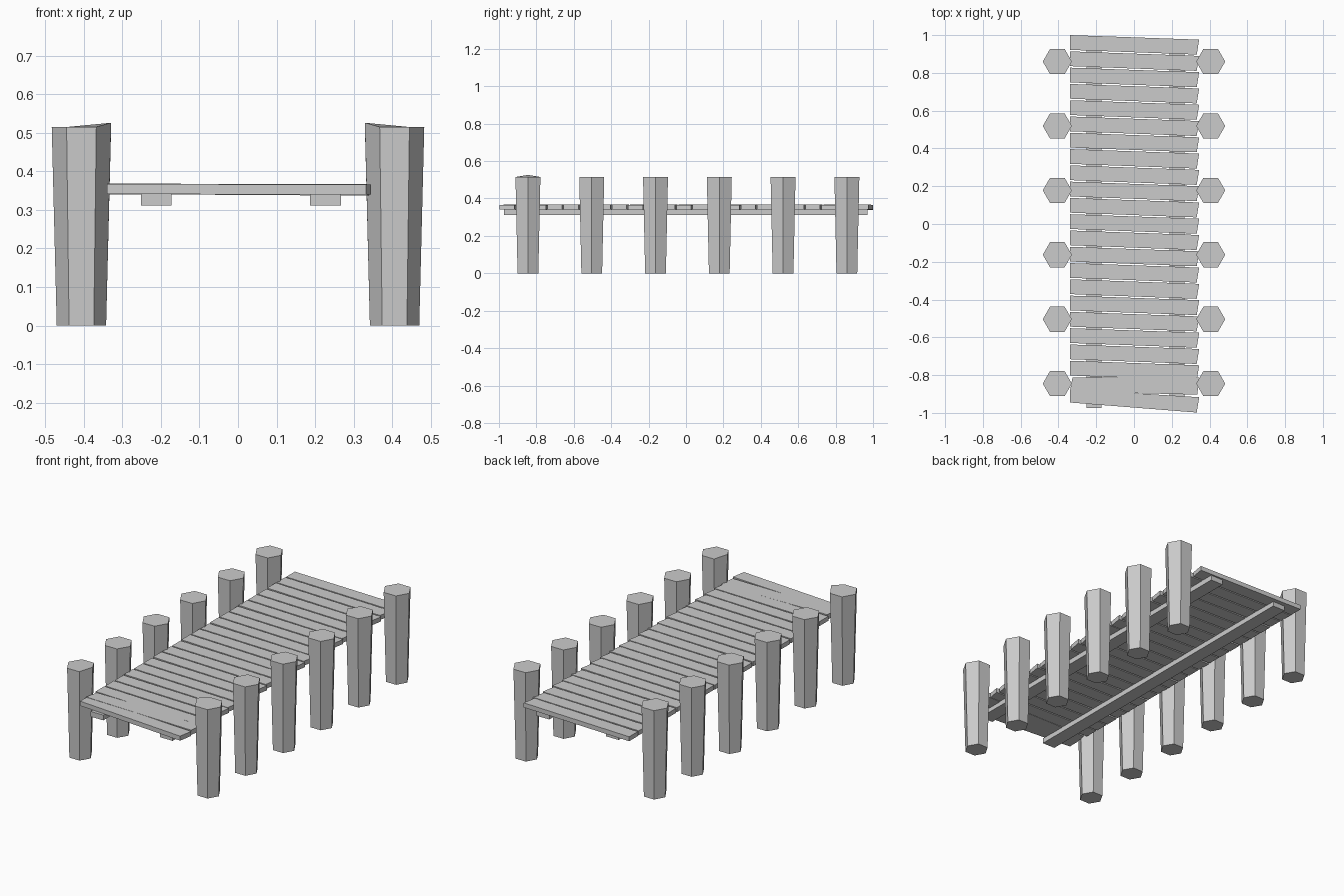
import bpy, bmesh, math

if "Cube" in bpy.data.objects:
    bpy.data.objects.remove(bpy.data.objects["Cube"])

def make_object(name, bm):
    bmesh.ops.recalc_face_normals(bm, faces=bm.faces[:])
    mesh = bpy.data.meshes.new(name)
    bm.to_mesh(mesh)
    bm.free()
    ob = bpy.data.objects.new(name, mesh)
    bpy.context.collection.objects.link(ob)
    return ob

def prism(name, bottom, top):
    """Closed solid between two matching rings of points."""
    bm = bmesh.new()
    b = [bm.verts.new(p) for p in bottom]
    t = [bm.verts.new(p) for p in top]
    n = len(b)
    bm.faces.new(b[::-1])
    bm.faces.new(t)
    for i in range(n):
        j = (i + 1) % n
        bm.faces.new((b[i], b[j], t[j], t[i]))
    return make_object(name, bm)

def slab(name, corners, z0, z1, tilt=0.0):
    """Flat board from four plan corners; tilt raises left end, lowers right end."""
    lift = lambda x: -tilt * x / 0.34
    return prism(name, [(x, y, z0 + lift(x)) for x, y in corners],
                 [(x, y, z1 + lift(x)) for x, y in corners])

# Hexagonal posts, wider at the top; the front pair has a raised inner corner
def post(name, side, y, raised):
    def ring(r, z):
        return [[side * (0.406 + r * math.cos(i * math.pi / 3)),
                 y + r * math.sin(i * math.pi / 3), z] for i in range(6)]
    top = ring(0.077, 0.515)
    if raised:
        top[3][2] = 0.526
    prism(name, ring(0.064, 0.0), top)

for i in range(6):
    y = -0.845 + i * 0.341
    post(f"post_right_{i}", 1, y, i == 0)
    post(f"post_left_{i}", -1, y, i == 0)

# Two long beams under the deck
for name, x0 in (("beam_left", -0.252), ("beam_right", 0.187)):
    slab(name, [(x0, -0.973), (x0 + 0.08, -0.973), (x0 + 0.08, 0.97), (x0, 0.97)],
         0.312, 0.342)

# Slightly skewed deck planks
for i in range(21):
    y = 1.0 - i * 0.0862
    slab(f"plank_{i}", [(-0.34, y), (-0.34, y - 0.078),
                        (0.332, y - 0.103), (0.345, y - 0.024)],
         0.3405, 0.3665, 0.001 * (i % 3 - 1))

# Two crooked planks at the front end
slab("plank_crooked", [(-0.325, -0.812), (-0.34, -0.888),
                       (0.335, -0.903), (0.345, -0.812)], 0.339, 0.367, 0.002)
slab("plank_front", [(-0.337, -0.875), (-0.34, -0.945),
                     (0.332, -0.998), (0.345, -0.917)], 0.3405, 0.3665, 0.0005)
